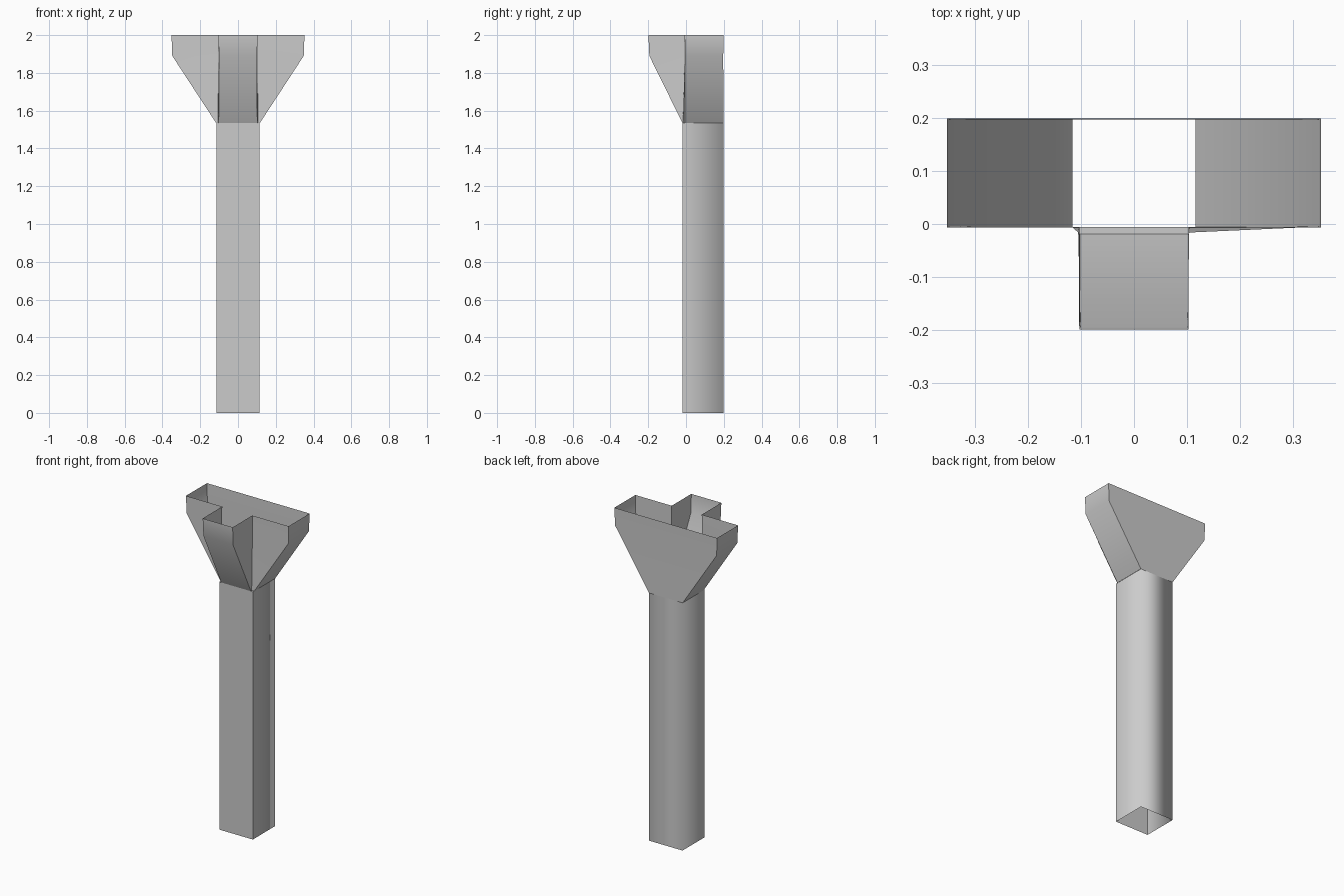
import bpy, bmesh, math

if "Cube" in bpy.data.objects:
    bpy.data.objects.remove(bpy.data.objects["Cube"])


def new_object(name, bm):
    mesh = bpy.data.meshes.new(name)
    bm.to_mesh(mesh)
    bm.free()
    obj = bpy.data.objects.new(name, mesh)
    bpy.context.collection.objects.link(obj)
    return obj


def ring(bm, pts, z):
    return [bm.verts.new((x, y, z)) for x, y in pts]


def bridge(bm, lower, upper):
    # open-ended wall between two matching outlines
    n = len(lower)
    for i in range(n):
        j = (i + 1) % n
        bm.faces.new((lower[i], lower[j], upper[j], upper[i]))


def mirrored(half):
    # right-hand outline, front to back, completed on the left
    return half + [(-x, y) for x, y in reversed(half)]


# Square hollow column, open at both ends
JOINT = 1.535
bm = bmesh.new()
shaft = mirrored([(0.115, -0.019), (0.115, 0.198)])
bridge(bm, ring(bm, shaft, 0), ring(bm, shaft, JOINT))
for f in bm.faces:
    f.smooth = True
# crisp front corners, soft back corners
for e in bm.edges:
    a, b = e.verts
    if abs(a.co.z - b.co.z) > 1 and a.co.y < 0:
        e.smooth = False
column = new_object("column", bm)

# T-shaped flared head: joint outline -> shoulder outline -> open rim
bm = bmesh.new()
base = ring(bm, mirrored([(0.102, -0.019), (0.105, -0.016),
                          (0.116, -0.006), (0.116, 0.198)]), JOINT)
shoulder = ring(bm, mirrored([(0.101, -0.194), (0.104, -0.007),
                              (0.348, -0.005), (0.348, 0.197)]), 1.89)
rim = ring(bm, mirrored([(0.103, -0.199), (0.103, -0.007),
                         (0.352, -0.007), (0.352, 0.199)]), 2.0)
bridge(bm, base, shoulder)
bridge(bm, shoulder, rim)
# narrow ledge inside the joint
n = len(base)
bm.faces.new((base[0], base[1], base[2], base[n - 3], base[n - 2], base[n - 1]))
head = new_object("flared_head", bm)
bpy.context.view_layer.objects.active = head
head.select_set(True)
bpy.ops.object.shade_smooth_by_angle(angle=math.radians(50))
